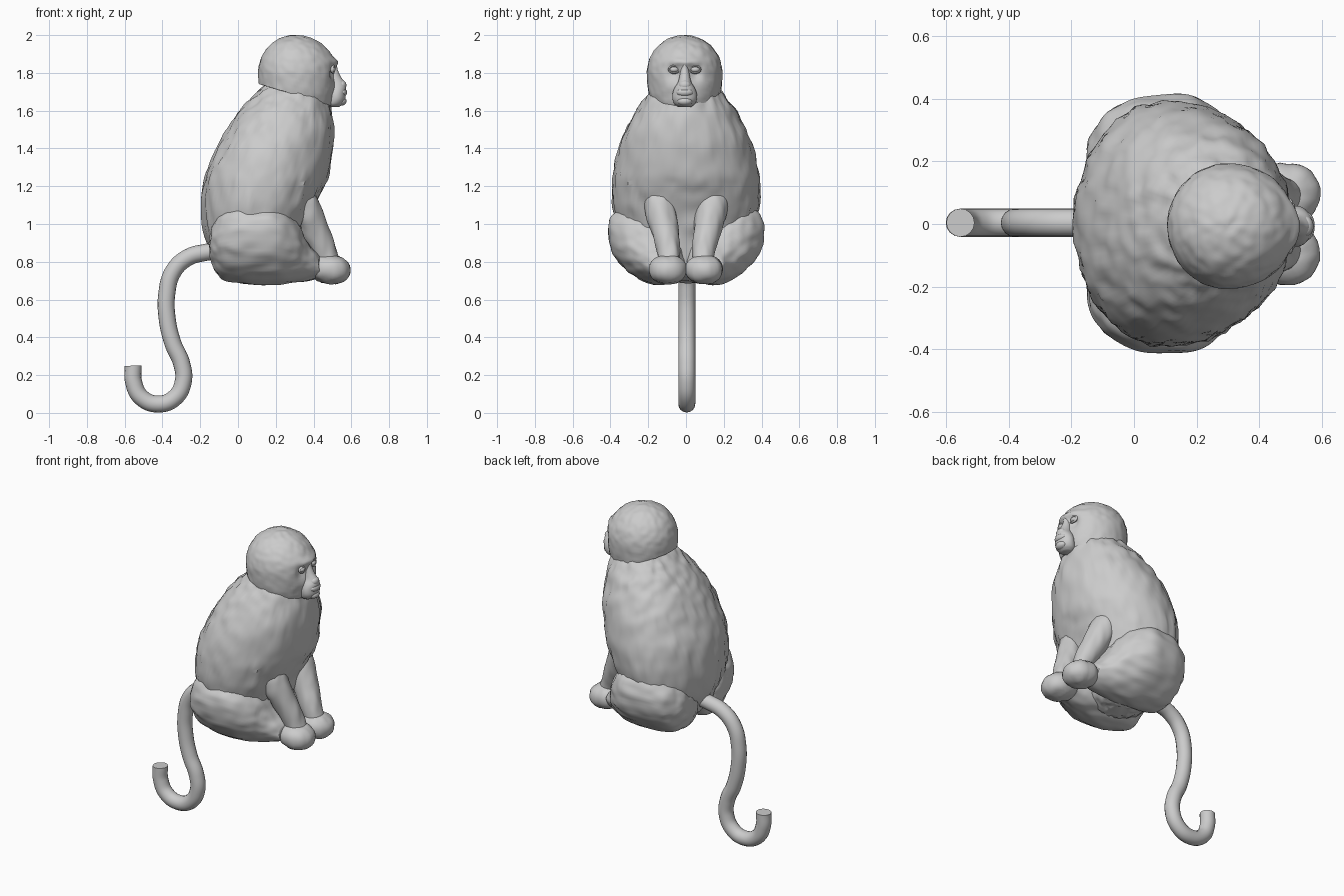
import bpy, bmesh, math
from mathutils import Vector, noise

if "Cube" in bpy.data.objects:
    bpy.data.objects.remove(bpy.data.objects["Cube"])


def spline(rows, steps):
    """Catmull-Rom interpolation of station rows."""
    out = []
    for i in range(len(rows) - 1):
        a, b, c, d = (rows[min(max(i + k, 0), len(rows) - 1)] for k in (-1, 0, 1, 2))
        for s in range(steps):
            t = s / steps
            out.append([0.5 * (2 * q + (r - p) * t + (2 * p - 5 * q + 4 * r - w) * t * t
                               + (3 * q - p - 3 * r + w) * t ** 3)
                        for p, q, r, w in zip(a, b, c, d)])
    return out + [list(rows[-1])]


def fur(bm, amp, freq):
    """Push vertices along normals with stretched noise for a fur texture."""
    bm.normal_update()
    moves = [v.normal * amp * noise.noise(Vector((v.co.x * freq[0], v.co.y * freq[1],
                                                  v.co.z * freq[2]))) for v in bm.verts]
    for v, m in zip(bm.verts, moves):
        v.co += m


def finish(name, bm, amp=0, freq=(26, 26, 7)):
    bmesh.ops.recalc_face_normals(bm, faces=bm.faces)
    if amp:
        fur(bm, amp, freq)
    me = bpy.data.meshes.new(name)
    bm.to_mesh(me)
    bm.free()
    for p in me.polygons:
        p.use_smooth = True
    ob = bpy.data.objects.new(name, me)
    bpy.context.collection.objects.link(ob)
    bpy.context.view_layer.objects.active = ob
    ob.select_set(True)
    bpy.ops.object.shade_smooth_by_angle(angle=math.radians(50))
    ob.select_set(False)
    return ob


def loft(name, rows, point, steps=8, n=80, amp=0.0, freq=(26, 26, 7)):
    bm = bmesh.new()
    rings = [[bm.verts.new(point(r, 2 * math.pi * k / n)) for k in range(n)]
             for r in spline(rows, steps)]
    for a, b in zip(rings, rings[1:]):
        for k in range(n):
            bm.faces.new((a[k], a[(k + 1) % n], b[(k + 1) % n], b[k]))
    bm.faces.new(rings[0])
    bm.faces.new(rings[-1])
    return finish(name, bm, amp, freq)


def power(v, e):
    return math.copysign(abs(v) ** e, v)


def ellipsoid(name, loc, size, tilt=0, amp=0, seg=32, e=1.0):
    bm = bmesh.new()
    bmesh.ops.create_uvsphere(bm, u_segments=seg, v_segments=seg // 2, radius=1)
    c, s = math.cos(tilt), math.sin(tilt)
    for v in bm.verts:
        k = sum(abs(q) ** (2 / e) for q in v.co) ** (-e / 2)   # e < 1 gives a boxier form
        x, y, z = (v.co[i] * size[i] * k for i in range(3))
        v.co = Vector((c * x + s * z, y, c * z - s * x)) + Vector(loc)
    return finish(name, bm, amp)


# torso: z, back x, front x, half width; full shoulders, broad belly, narrower rump
def torso_point(r, t):
    z, back, front, w = r
    mid = back + 0.46 * (front - back)
    c, s = math.cos(t), math.sin(t)
    high = min(max((z - 1.1) / .2, 0), 1)
    e = .88 + .09 * high if c > 0 else 1.06 - .14 * high
    return (mid + power(c, e) * ((front - mid) if c > 0 else (mid - back)), w * power(s, e), z)


loft("torso", [(.69, .06, .18, .06), (.71, 0, .26, .13), (.76, -.08, .31, .2),
               (.85, -.14, .335, .29), (.95, -.18, .355, .35), (1.08, -.197, .40, .385),
               (1.2, -.185, .455, .39), (1.28, -.165, .485, .382), (1.4, -.112, .503, .357),
               (1.5, -.06, .505, .32), (1.6, .01, .495, .265), (1.68, .085, .475, .205),
               (1.76, .17, .40, .14)],
     torso_point, amp=.012)

# head: dome with full cheeks, sliced by a slanted plane, with eye sockets
bm = bmesh.new()
bmesh.ops.create_uvsphere(bm, u_segments=96, v_segments=64, radius=1)
for v in bm.verts:
    x, y, z = v.co
    v.co = (.3 + x * (.222 if x > 0 else .193), y * .2 - .007, 1.8 + z * (.2 if z > 0 else .36))
for v in bm.verts:
    if v.co.x > .38:
        y, z = abs(v.co.y + .007), v.co.z
        socket = math.exp(-((y - .055) / .036) ** 2 - ((z - 1.795) / .036) ** 2)
        brow = math.exp(-(y / .085) ** 4 - ((z - 1.86) / .02) ** 2)
        v.co.x += .018 * brow - .028 * socket
bmesh.ops.bisect_plane(bm, geom=bm.verts[:] + bm.edges[:] + bm.faces[:],
                       plane_co=(.11, 0, 1.742), plane_no=(-.29, 0, -.97), clear_outer=True)
bmesh.ops.holes_fill(bm, edges=[e for e in bm.edges if e.is_boundary])
finish("head", bm, .004, (30, 30, 30))

# muzzle: z, centre x, depth, half width
loft("muzzle", [(1.85, .505, .02, .01), (1.82, .505, .022, .02), (1.78, .51, .034, .028),
                (1.75, .515, .05, .036), (1.72, .52, .053, .054), (1.69, .52, .05, .064),
                (1.66, .518, .05, .064), (1.635, .51, .047, .054), (1.62, .505, .03, .035)],
     lambda r, t: (r[1] + r[2] * math.cos(t), r[3] * math.sin(t) - .007, r[0]), n=40, steps=5)
ellipsoid("nose", (.55, -.007, 1.735), (.024, .032, .026), seg=24)
ellipsoid("upper_lip", (.55, -.007, 1.697), (.028, .046, .024), seg=24)
ellipsoid("lower_lip", (.548, -.007, 1.65), (.027, .04, .023), seg=24)

# haunch: x, y, z, half width, half height (sheared outward toward the top)
haunch = [(-.15, .18, .89, .04, .04), (-.136, .18, .885, .1, .1), (-.085, .19, .887, .163, .175),
          (0, .205, .895, .188, .207), (.1, .21, .893, .196, .215), (.2, .205, .89, .194, .211),
          (.3, .17, .86, .16, .17), (.37, .135, .80, .108, .1), (.43, .115, .77, .078, .055)]


def haunch_point(r, t, s):
    u, v = math.cos(t), math.sin(t)
    if u > 0 and v > 0:      # fuller upper outer edge
        u, v = power(u, .82), power(v, .82)
    shear = .32 if v < 0 else .16
    return (r[0], s * (r[1] + r[3] * u + shear * r[4] * v), r[2] + r[4] * v)


# arm: x, y, z, radius
arm = [(.26, .14, 1.26, .08), (.325, .14, 1.13, .088), (.36, .132, 1.06, .084),
       (.405, .115, .97, .074), (.458, .093, .86, .062), (.485, .09, .79, .056)]
for side, s in (("left", 1), ("right", -1)):
    loft(side + "_haunch", haunch, lambda r, t: haunch_point(r, t, s),
         amp=.008, freq=(9, 20, 22))
    loft(side + "_arm", arm,
         lambda r, t: (r[0] + r[3] * .93 * math.cos(t), s * (r[1] + r[3] * math.sin(t)),
                       r[2] + .37 * r[3] * math.cos(t)), n=40, amp=.006)
    ellipsoid(side + "_paw", (.488, s * .096, .76), (.108, .098, .077), .1, .006, e=.9)
    ellipsoid(side + "_eye", (.498, s * .056 - .007, 1.818), (.018, .024, .016), seg=20)
    # eyelid rim
    bm = bmesh.new()
    rim = [[bm.verts.new((.505 + .007 * math.cos(b) - .006 * abs(math.cos(a)),
                          s * .056 - .007 + (.026 + .006 * math.sin(b)) * math.cos(a),
                          1.818 + (.018 + .006 * math.sin(b)) * math.sin(a)))
            for b in (math.pi * j / 4 for j in range(8))]
           for a in (math.pi * i / 14 for i in range(28))]
    for i in range(28):
        for j in range(8):
            p, q = rim[i], rim[(i + 1) % 28]
            bm.faces.new((p[j], q[j], q[(j + 1) % 8], p[(j + 1) % 8]))
    finish(side + "_eyelid", bm)

# tail: round tube with flat tip
path = [(-.08, .86), (-.17, .85), (-.27, .82), (-.345, .745), (-.377, .63), (-.375, .5),
        (-.345, .37), (-.298, .26), (-.29, .165), (-.335, .08), (-.42, .047), (-.51, .08),
        (-.552, .16), (-.555, .25)]
curve = bpy.data.curves.new("tail", 'CURVE')
curve.dimensions = '3D'
curve.bevel_depth = .045
curve.bevel_resolution = 6
curve.use_fill_caps = True
sp = curve.splines.new('BEZIER')
sp.bezier_points.add(len(path) - 1)
for bp, (x, z) in zip(sp.bezier_points, path):
    bp.co = (x, .004, z)
    bp.handle_left_type = bp.handle_right_type = 'AUTO'
bpy.context.collection.objects.link(bpy.data.objects.new("tail", curve))
